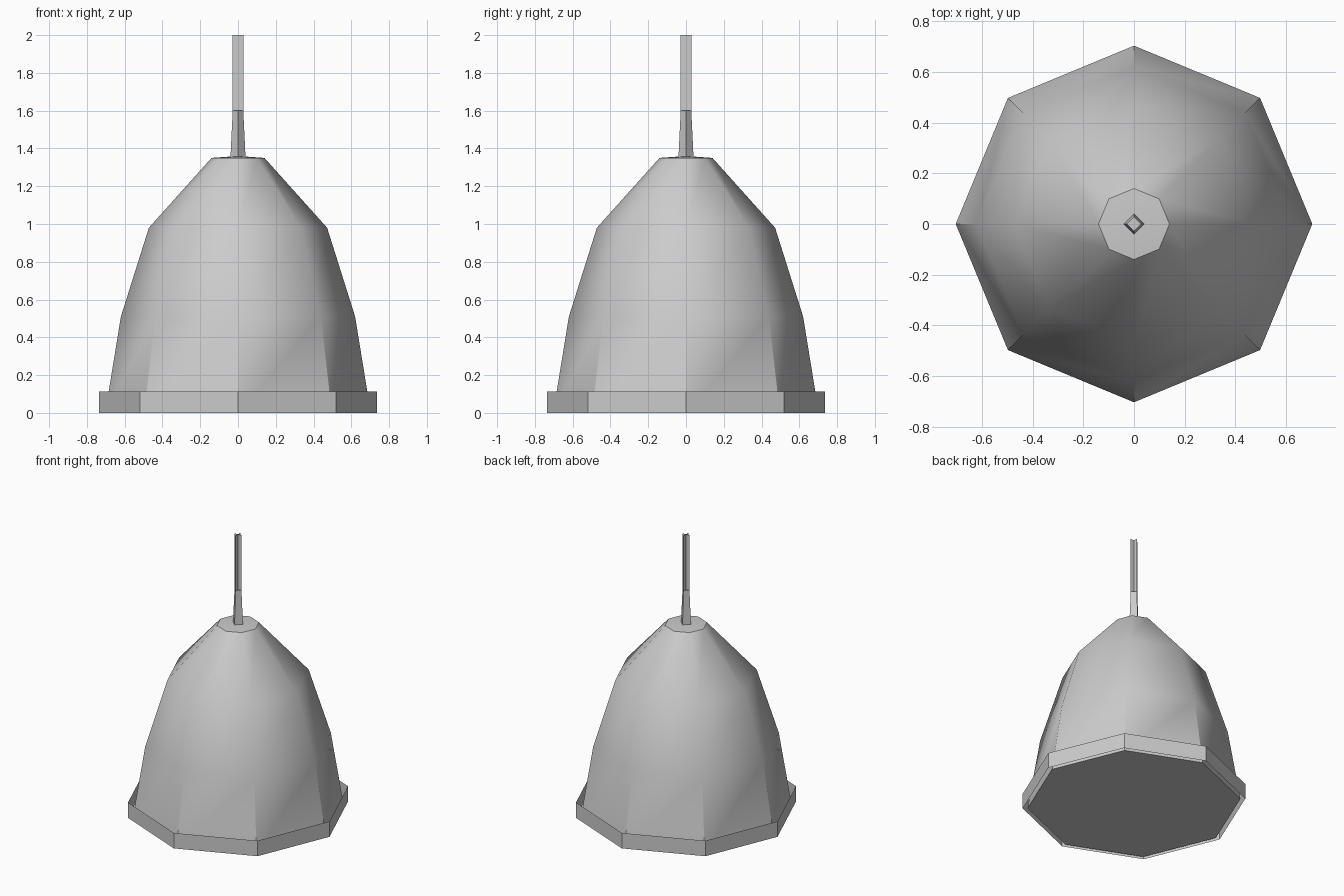
import bpy, bmesh
from math import cos, sin, pi, radians

if "Cube" in bpy.data.objects:
    bpy.data.objects.remove(bpy.data.objects["Cube"])


def lathe(name, profile, sides, cap_bottom=False, cap_top=False):
    """Revolve (radius, z) points, first corner on +x; radius 0 is a tip."""
    bm = bmesh.new()
    rings = []
    for r, z in profile:
        if r == 0:
            rings.append([bm.verts.new((0, 0, z))] * sides)
        else:
            rings.append([bm.verts.new((r * cos(2 * pi * i / sides),
                                        r * sin(2 * pi * i / sides), z))
                          for i in range(sides)])
    for a, b in zip(rings, rings[1:]):
        for i in range(sides):
            j = (i + 1) % sides
            bm.faces.new(dict.fromkeys((a[i], a[j], b[j], b[i])))
    if cap_bottom:
        bm.faces.new(rings[0][::-1])
    if cap_top:
        bm.faces.new(rings[-1])
    return finish(name, bm)


def finish(name, bm):
    mesh = bpy.data.meshes.new(name)
    bm.to_mesh(mesh)
    bm.free()
    obj = bpy.data.objects.new(name, mesh)
    bpy.context.collection.objects.link(obj)
    return obj


# Eight-sided domed body with a nearly flat crown; only its lower corners stay sharp
body = lathe("body", [(0.703, 0), (0.62, 0.51), (0.472, 0.98),
                      (0.14, 1.35), (0, 1.36)], 8, cap_bottom=True)
bpy.context.view_layer.objects.active = body
body.select_set(True)
bpy.ops.object.shade_smooth_by_angle(angle=radians(43.7))

# Thin open band around the base
lathe("base_band", [(0.735, 0), (0.735, 0.112)], 8)

# Tapered four-sided post on the crown
lathe("post", [(0.04, 1.35), (0.028, 1.6)], 4, cap_top=True)

# Pole tip made of two crossed flat strips
bm = bmesh.new()
for dx, dy in ((0.03, 0), (0, 0.03)):
    bm.faces.new([bm.verts.new((s * dx, s * dy, z))
                  for s, z in ((-1, 1.6), (1, 1.6), (1, 2), (-1, 2))])
finish("pole_tip", bm)
